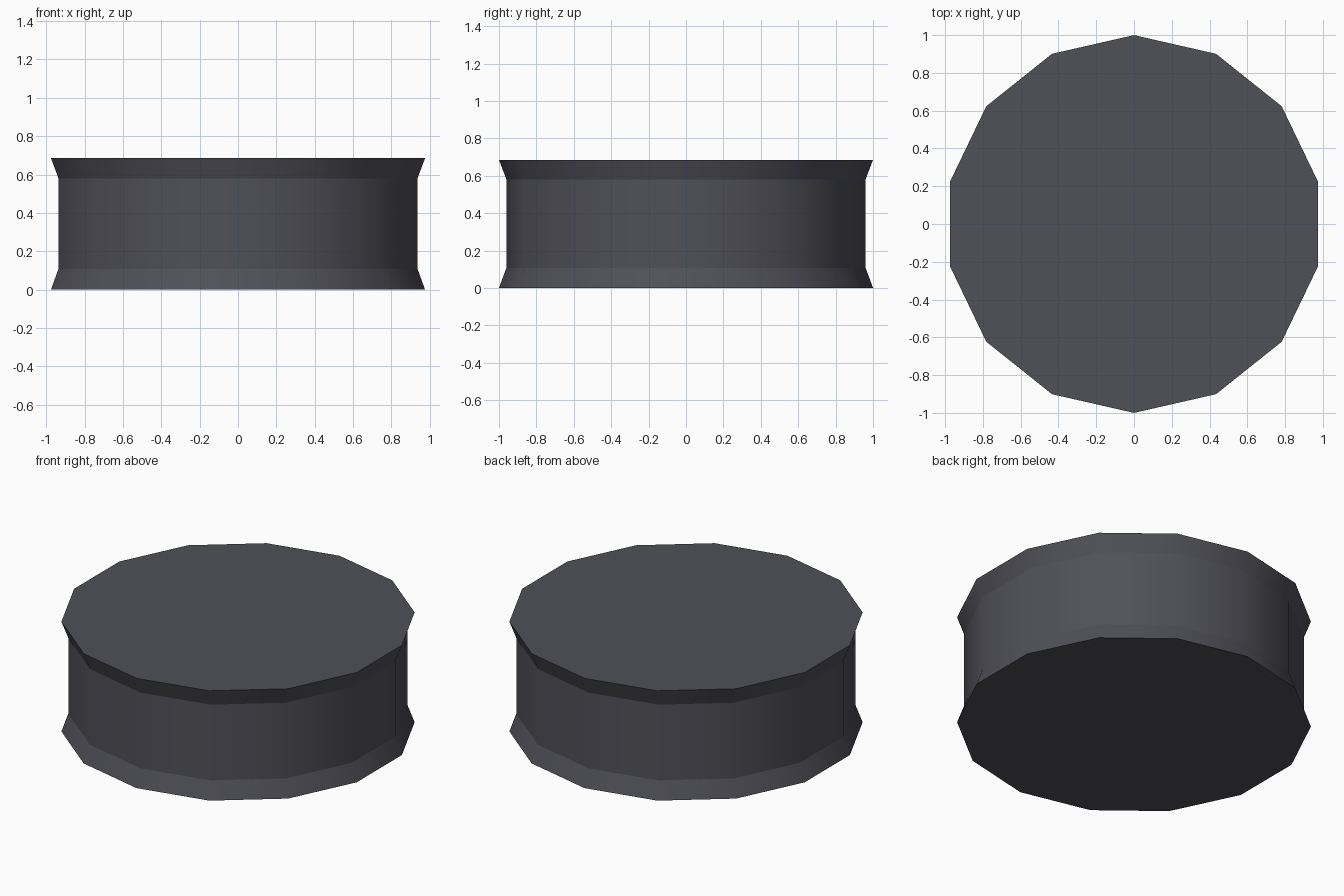
import bpy, bmesh, math

if "Cube" in bpy.data.objects:
    bpy.data.objects.remove(bpy.data.objects["Cube"])

SIDES = 14
# (radius, height) rings from the bottom rim to the top rim
PROFILE = [(1.0, 0.0), (0.96, 0.108), (0.96, 0.58), (1.0, 0.685)]

# Dark grey material
grey = bpy.data.materials.new("dark grey")
grey.diffuse_color = (0.08, 0.08, 0.098, 1.0)
grey.use_nodes = True
grey.node_tree.nodes["Principled BSDF"].inputs["Base Color"].default_value = grey.diffuse_color

# Drum with flared rims
bm = bmesh.new()
rings = []
for radius, z in PROFILE:
    ring = []
    for i in range(SIDES):
        a = math.pi / 2 + 2 * math.pi * i / SIDES
        ring.append(bm.verts.new((radius * math.cos(a), radius * math.sin(a), z)))
    rings.append(ring)

# Side bands, smooth around the drum
for low, high in zip(rings, rings[1:]):
    for i in range(SIDES):
        j = (i + 1) % SIDES
        bm.faces.new((low[i], low[j], high[j], high[i])).smooth = True

# End caps
bm.faces.new(rings[0][::-1])
bm.faces.new(rings[-1])

# Crisp creases along every ring
for e in bm.edges:
    if abs(e.verts[0].co.z - e.verts[1].co.z) < 1e-5:
        e.smooth = False

bmesh.ops.recalc_face_normals(bm, faces=bm.faces)
mesh = bpy.data.meshes.new("flared_drum")
bm.to_mesh(mesh)
bm.free()
mesh.materials.append(grey)
drum = bpy.data.objects.new("flared_drum", mesh)
bpy.context.collection.objects.link(drum)
